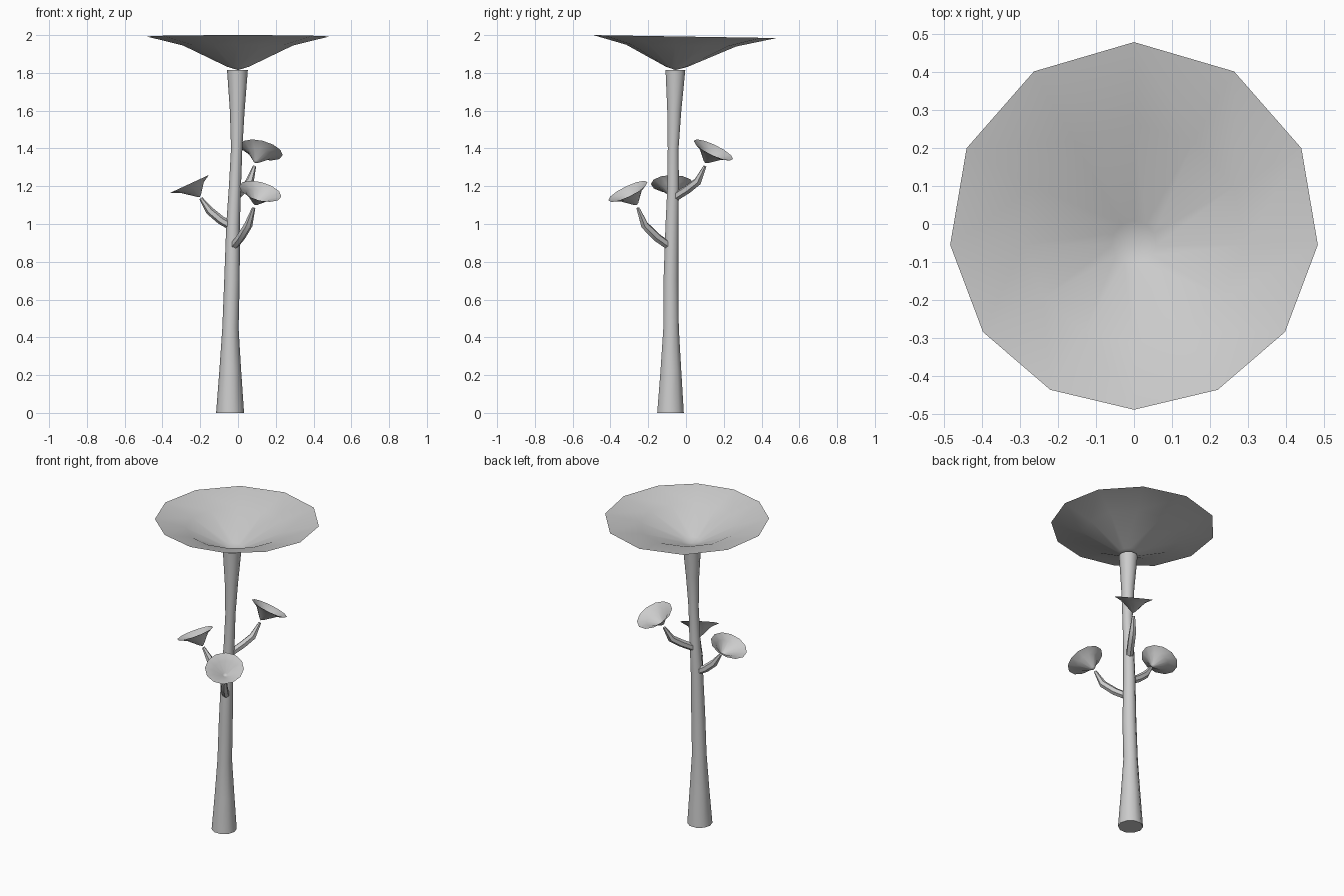
import bpy
import bmesh
import math
from mathutils import Vector

if "Cube" in bpy.data.objects:
    bpy.data.objects.remove(bpy.data.objects["Cube"])

UP = Vector((0, 0, 1))

grey = bpy.data.materials.new("plain grey")
grey.use_nodes = True
grey.diffuse_color = (0.6, 0.6, 0.6, 1)
grey.node_tree.nodes["Principled BSDF"].inputs["Base Color"].default_value = (0.6, 0.6, 0.6, 1)


def finish(name, bm, angle):
    """Turn a bmesh into a smooth shaded object."""
    mesh = bpy.data.meshes.new(name)
    bm.to_mesh(mesh)
    bm.free()
    mesh.materials.append(grey)
    obj = bpy.data.objects.new(name, mesh)
    bpy.context.collection.objects.link(obj)
    bpy.ops.object.select_all(action='DESELECT')
    obj.select_set(True)
    bpy.context.view_layer.objects.active = obj
    bpy.ops.object.shade_smooth_by_angle(angle=math.radians(angle))
    return obj


def bridge(bm, rings):
    """Join consecutive rings with quads."""
    for a, b in zip(rings, rings[1:]):
        n = len(a)
        for i in range(n):
            j = (i + 1) % n
            bm.faces.new((a[i], a[j], b[j], b[i]))


def stem(name, path, sides, level_rings=False):
    """Tapered tube through points of x, y, z, radius."""
    bm = bmesh.new()
    pts = [Vector(p[:3]) for p in path]
    rings = []
    for k, p in enumerate(pts):
        along = pts[min(k + 1, len(pts) - 1)] - pts[max(k - 1, 0)]
        turn = UP.rotation_difference(UP if level_rings else along)
        ring = []
        for i in range(sides):
            a = math.tau * i / sides
            offset = Vector((math.cos(a), math.sin(a), 0)) * path[k][3]
            ring.append(bm.verts.new(p + turn @ offset))
        rings.append(ring)
    bridge(bm, rings)
    bm.faces.new(rings[0][::-1])
    bm.faces.new(rings[-1])
    return finish(name, bm, 50)


def funnel(name, centre, axis, radius, tip, lean=0.0, sides=12):
    """Thin open funnel: rim, shoulder and throat rings closing on a tip."""
    bm = bmesh.new()
    centre, tip = Vector(centre), Vector(tip)
    turn = UP.rotation_difference(Vector(axis))
    rings = []
    for scale, depth in ((0.12, 0.9), (0.6, 0.27), (1.0, 0.0)):
        middle = centre.lerp(tip, depth)
        ring = []
        for i in range(sides):
            a = math.tau * i / sides
            r = (radius + lean * math.sin(a)) * scale
            ring.append(bm.verts.new(middle + turn @ Vector((r * math.cos(a), r * math.sin(a), 0))))
        rings.append(ring)
    bridge(bm, rings)
    point = bm.verts.new(tip)
    for i in range(sides):
        bm.faces.new((point, rings[0][(i + 1) % sides], rings[0][i]))
    bmesh.ops.recalc_face_normals(bm, faces=bm.faces)
    # The open bowl faces upward
    if sum(f.normal.z * f.calc_area() for f in bm.faces) < 0:
        bmesh.ops.reverse_faces(bm, faces=bm.faces)
    return finish(name, bm, 60)


# Trunk: flared at the foot and under the canopy
stem("trunk", [
    (-0.042, -0.082, 0.0, 0.074),
    (-0.041, -0.080, 0.22, 0.058),
    (-0.040, -0.079, 0.45, 0.043),
    (-0.032, -0.080, 0.70, 0.041),
    (-0.026, -0.074, 1.00, 0.036),
    (-0.016, -0.068, 1.20, 0.032),
    (-0.007, -0.068, 1.40, 0.030),
    (-0.004, -0.062, 1.60, 0.039),
    (-0.003, -0.056, 1.815, 0.055)], 10, level_rings=True)

# Large canopy
funnel("canopy", (0, -0.055, 1.993), (0, 0.016, 1), 0.485, (0, -0.056, 1.815), lean=0.05)

# Branches
stem("right_branch", [
    (-0.03, -0.072, 0.985, 0.022), (-0.09, -0.073, 1.02, 0.023),
    (-0.15, -0.075, 1.07, 0.022), (-0.197, -0.075, 1.137, 0.009)], 6)
stem("front_branch", [
    (-0.025, -0.085, 0.88, 0.022), (0.015, -0.155, 0.93, 0.023),
    (0.055, -0.22, 0.995, 0.022), (0.083, -0.255, 1.085, 0.009)], 6)
stem("back_branch", [
    (-0.015, -0.06, 1.14, 0.022), (0.03, 0.01, 1.185, 0.023),
    (0.062, 0.062, 1.225, 0.022), (0.087, 0.1, 1.305, 0.009)], 6)

# Small caps tilted outward, just above the branch tips
funnel("right_cap", (-0.257, -0.073, 1.212), (-0.42, 0, 0.91), 0.113, (-0.203, -0.074, 1.143))
funnel("front_cap", (0.118, -0.308, 1.173), (0.24, -0.42, 0.87), 0.115, (0.09, -0.26, 1.1))
funnel("back_cap", (0.125, 0.145, 1.392), (0.24, 0.42, 0.87), 0.115, (0.092, 0.102, 1.322))
